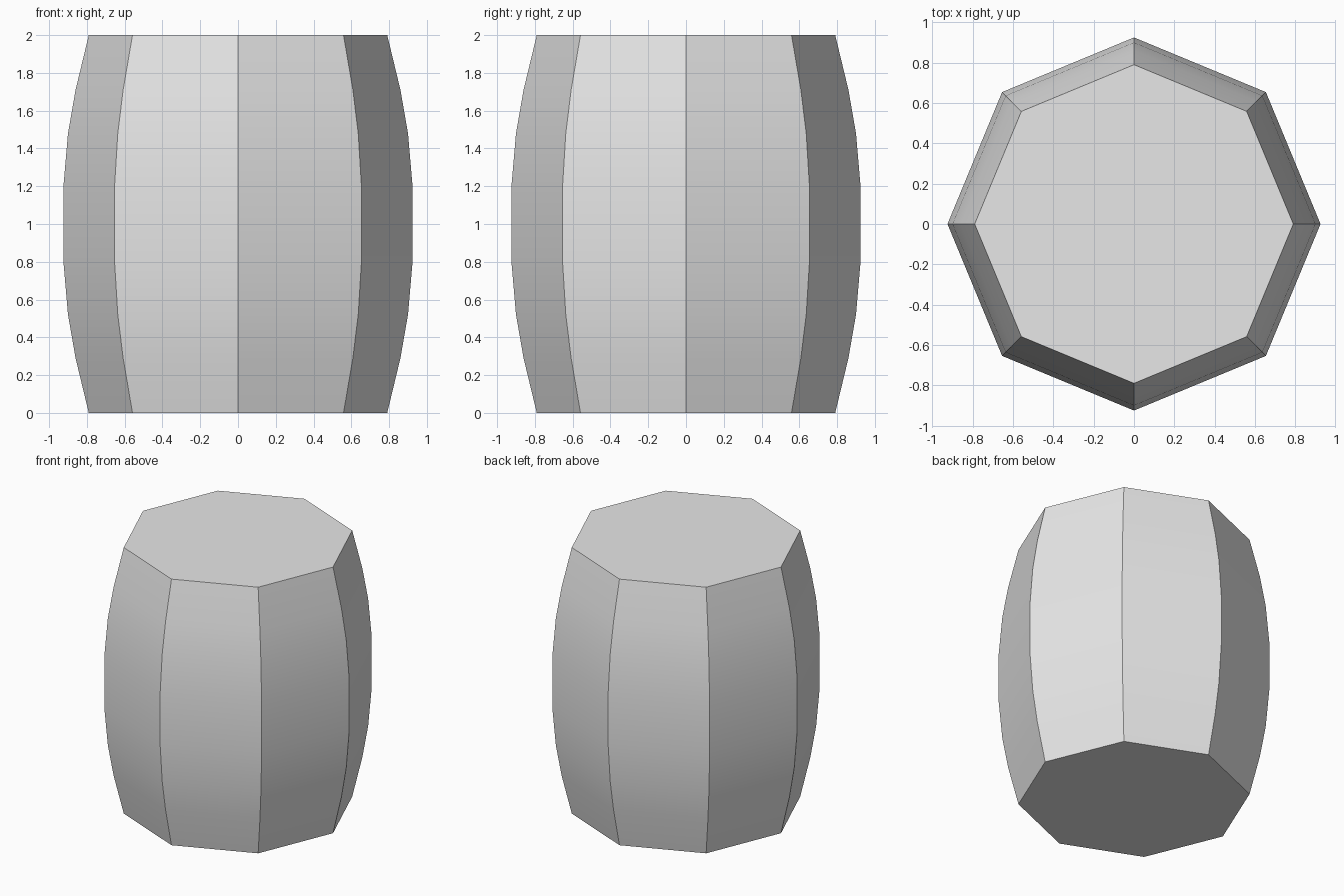
import bpy
import bmesh
from math import radians, cos, sin, tau

default_cube = bpy.data.objects.get("Cube")
if default_cube:
    bpy.data.objects.remove(default_cube, do_unlink=True)

SIDES = 8

# Plain grey material
grey = bpy.data.materials.new("light_grey")
grey.use_nodes = True
colour = (0.8, 0.8, 0.8, 1.0)
grey.diffuse_color = colour
grey.node_tree.nodes["Principled BSDF"].inputs["Base Color"].default_value = colour

# Bulging profile: lower half as (radius, height), mirrored for the upper half
lower = [(0.79, 0.0), (0.86, 0.29), (0.9, 0.52), (0.925, 0.81)]
profile = lower + [(r, 2.0 - z) for r, z in reversed(lower)]

# Eight-sided barrel body: stacked rings, side quads and flat end caps
bm = bmesh.new()
rings = [[bm.verts.new((r * cos(tau * i / SIDES), r * sin(tau * i / SIDES), z))
          for i in range(SIDES)] for r, z in profile]
for low, high in zip(rings, rings[1:]):
    for i in range(SIDES):
        j = (i + 1) % SIDES
        bm.faces.new((low[i], low[j], high[j], high[i]))
bm.faces.new(rings[0][::-1])
bm.faces.new(rings[-1])

mesh = bpy.data.meshes.new("barrel_body")
bm.to_mesh(mesh)
bm.free()
mesh.materials.append(grey)
barrel = bpy.data.objects.new("barrel_body", mesh)
bpy.context.collection.objects.link(barrel)

# Smooth along each stave, sharp between staves and around the caps
bpy.ops.object.select_all(action="DESELECT")
barrel.select_set(True)
bpy.context.view_layer.objects.active = barrel
bpy.ops.object.shade_smooth_by_angle(angle=radians(30))
